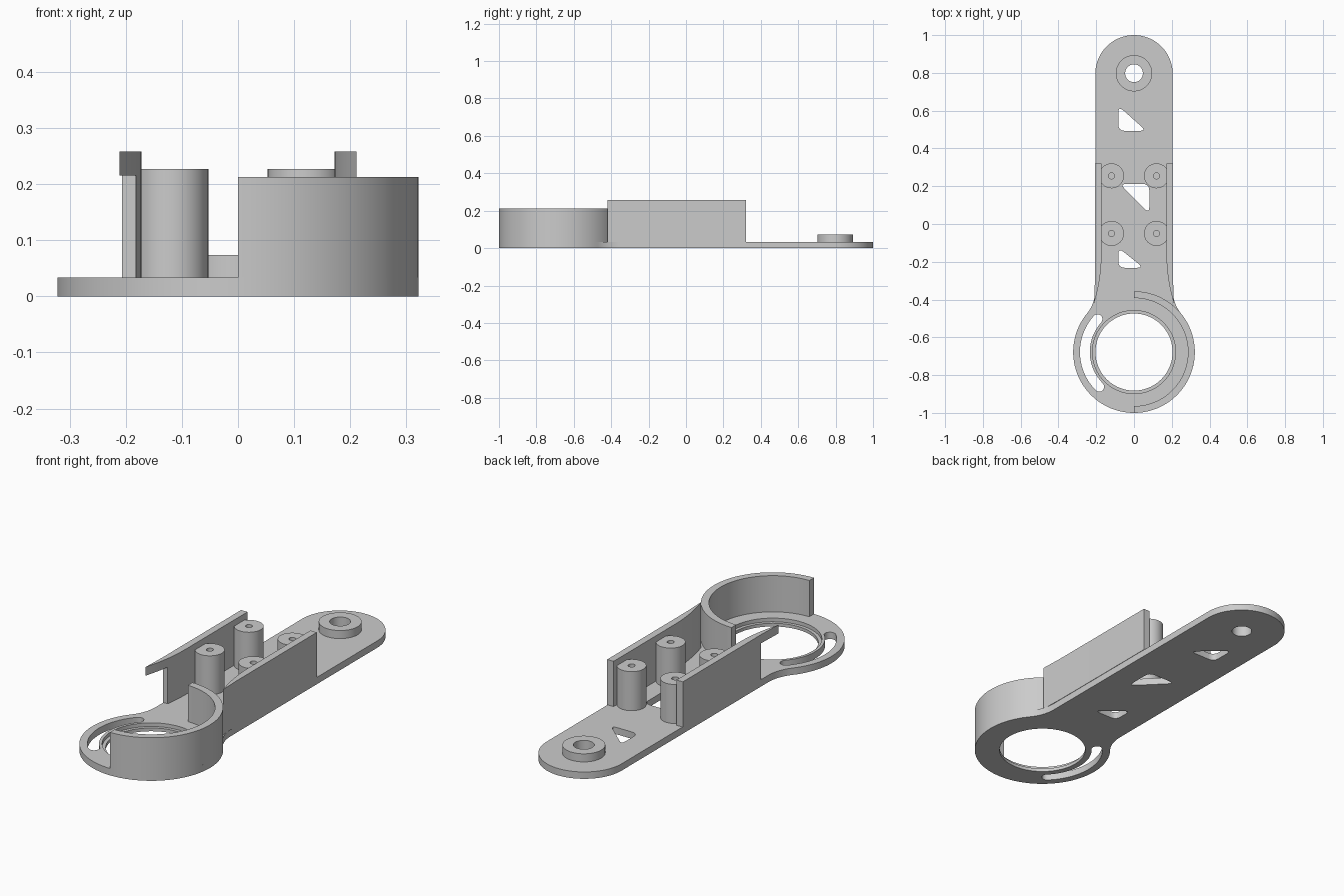
import bpy, bmesh
from math import cos, sin, pi, radians, sqrt, atan2

if "Cube" in bpy.data.objects:
    bpy.data.objects.remove(bpy.data.objects["Cube"])

grey = bpy.data.materials.new("plain grey")
grey.use_nodes = True
COLOUR = (0.6, 0.6, 0.6, 1)
grey.diffuse_color = COLOUR
grey.node_tree.nodes["Principled BSDF"].inputs["Base Color"].default_value = COLOUR

THICK = 0.034                      # base plate thickness
RING_Y, RING_R = -0.678, 0.322     # large round end
TAIL_Y, HALF_W = 0.795, 0.205      # small round end and half width
FILLET = 0.2


def arc(cx, cy, r, a0, a1, n=32):
    """Points along an arc, angles in degrees."""
    steps = [radians(a0 + (a1 - a0) * i / n) for i in range(n + 1)]
    return [(cx + r * cos(a), cy + r * sin(a)) for a in steps]


def circle(cx, cy, r, n=64):
    return arc(cx, cy, r, 0, 360, n)[:-1]


def prism(name, outline, z0, z1):
    """Extrude a flat outline from z0 to z1."""
    bm = bmesh.new()
    face = bm.faces.new([bm.verts.new((x, y, z0)) for x, y in outline])
    top = bmesh.ops.extrude_face_region(bm, geom=[face])["geom"]
    bmesh.ops.translate(bm, vec=(0, 0, z1 - z0),
                        verts=[v for v in top if isinstance(v, bmesh.types.BMVert)])
    bmesh.ops.recalc_face_normals(bm, faces=bm.faces)
    mesh = bpy.data.meshes.new(name)
    bm.to_mesh(mesh)
    bm.free()
    mesh.materials.append(grey)
    obj = bpy.data.objects.new(name, mesh)
    bpy.context.collection.objects.link(obj)
    return obj


def cut(obj, outline, z0, z1):
    """Subtract a prism from an object and discard the cutter."""
    cutter = prism("cutter", outline, z0, z1)
    cutter.hide_render = True
    mod = obj.modifiers.new("cut", "BOOLEAN")
    mod.operation, mod.solver, mod.object = "DIFFERENCE", "EXACT", cutter
    bpy.context.view_layer.objects.active = obj
    bpy.ops.object.modifier_apply(modifier=mod.name)
    bpy.data.objects.remove(cutter)


def mirror_x(points):
    return [(-x, y) for x, y in reversed(points)]


# Base plate: small round end, straight sides, filleted neck, large round end
fx = HALF_W + FILLET
fy = RING_Y + sqrt((RING_R + FILLET) ** 2 - fx ** 2)
neck = math_angle = atan2(fy - RING_Y, fx) * 180 / pi
right_neck = arc(fx, fy, FILLET, 180 + neck, 180, 12)
plate = (arc(0, TAIL_Y, HALF_W, 0, 180, 48) + mirror_x(right_neck)
         + arc(0, RING_Y, RING_R, 180 - neck, 360 + neck, 80)[1:-1] + right_neck)
base = prism("base_plate", plate, 0, THICK)

# Large opening with a shallow seat
cut(base, circle(0, RING_Y, 0.204, 96), -0.1, 0.1)
cut(base, circle(0, RING_Y, 0.22, 96), 0.016, 0.1)

# Curved adjustment slot with round ends
mid, half = 0.26, 0.026
a0, a1 = 138, 225
ends = [(mid * cos(radians(a)), RING_Y + mid * sin(radians(a))) for a in (a0, a1)]
slot = (arc(0, RING_Y, mid + half, a0, a1, 40)
        + arc(*ends[1], half, a1, a1 + 180, 10)[1:-1]
        + arc(0, RING_Y, mid - half, a1, a0, 40)
        + arc(*ends[0], half, a0 - 180, a0, 10)[1:-1])
cut(base, slot, -0.1, 0.1)


def rounded(points, r):
    """Round the corners of an outline with short curves."""
    out = []
    for i, (x, y) in enumerate(points):
        sides = []
        for px, py in (points[i - 1], points[(i + 1) % len(points)]):
            d = sqrt((px - x) ** 2 + (py - y) ** 2)
            sides.append((x + (px - x) * r / d, y + (py - y) * r / d))
        (ax, ay), (bx, by) = sides
        for t in (0, 0.25, 0.5, 0.75, 1):
            u, v, w = (1 - t) ** 2, 2 * t * (1 - t), t * t
            out.append((u * ax + v * x + w * bx, u * ay + v * y + w * by))
    return out


# Rounded triangular openings
for tri in ([(-0.083, 0.625), (-0.083, 0.493), (0.065, 0.493)],
            [(0.081, 0.212), (-0.075, 0.212), (0.081, 0.055)],
            [(-0.083, -0.125), (-0.083, -0.232), (0.05, -0.232)]):
    cut(base, rounded(tri, 0.035), -0.1, 0.1)

# Pivot boss with a through hole
boss = prism("pivot_boss", circle(0, TAIL_Y + 0.003, 0.096), THICK, 0.074)
for part in (base, boss):
    cut(part, circle(0, TAIL_Y + 0.003, 0.047), -0.1, 0.2)
parts = [base, boss]

# Half-round guard on the left of the large end
guard = (arc(0, RING_Y, RING_R, -90, 90, 64) + arc(0, RING_Y, 0.286, 90, -90, 64))
parts.append(prism("ring_guard", guard, THICK, 0.213))

# Side walls, tapering to a point at the front
inner = [(0.172 + 0.039 * t * t, -0.16 - 0.26 * t) for t in [i / 12 for i in range(12)]]
wall = [(0.172, 0.32)] + inner + [(0.211, -0.42), (0.207, -0.3), (0.207, 0.32)]
parts.append(prism("left_wall", wall, THICK, 0.258))
right_wall = prism("right_wall", mirror_x(wall), THICK, 0.258)
cut(right_wall, [(-0.3, -0.5), (-0.1, -0.5), (-0.1, -0.29), (-0.3, -0.29)], 0, 0.215)
parts.append(right_wall)

# Screw posts with blind holes
for side, sx in (("left", 1), ("right", -1)):
    for place, y in (("front", -0.05), ("back", 0.255)):
        post = prism(f"{place}_{side}_post", circle(sx * 0.119, y, 0.066, 48), THICK, 0.227)
        cut(post, circle(sx * 0.119, y, 0.016, 24), 0.1, 0.3)
        parts.append(post)

# Smooth curved faces, keep edges sharp
bpy.ops.object.select_all(action="DESELECT")
for obj in parts:
    obj.select_set(True)
bpy.context.view_layer.objects.active = base
bpy.ops.object.shade_smooth_by_angle(angle=radians(30))
